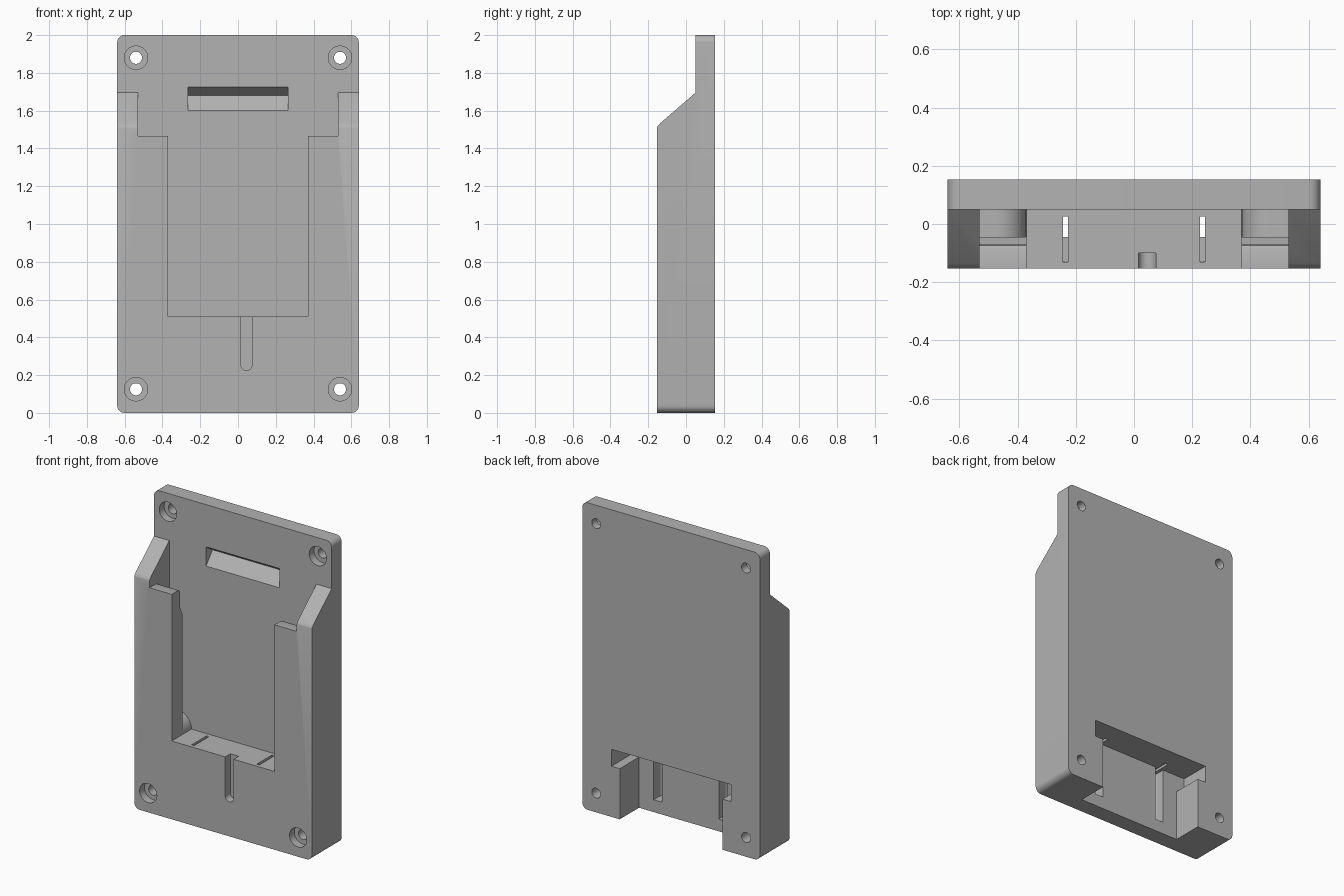
import bpy, bmesh
from math import sin, cos, pi

if "Cube" in bpy.data.objects:
    bpy.data.objects.remove(bpy.data.objects["Cube"], do_unlink=True)

HALF_W, HEIGHT, FRONT, BACK, PLATE = 0.64, 2.0, -0.153, 0.153, 0.05

grey = bpy.data.materials.new("plain grey")
grey.use_nodes = True
grey.diffuse_color = (0.45, 0.45, 0.45, 1)
grey.node_tree.nodes["Principled BSDF"].inputs["Base Color"].default_value = grey.diffuse_color


def prism(name, points, axis, low, high):
    """Extrude a 2D outline along an axis; outline is (y,z), (x,z) or (x,y)."""
    bm = bmesh.new()

    def place(p, d):
        return {"x": (d, p[0], p[1]), "y": (p[0], d, p[1]), "z": (p[0], p[1], d)}[axis]

    face = bm.faces.new([bm.verts.new(place(p, low)) for p in points])
    made = bmesh.ops.extrude_face_region(bm, geom=[face])["geom"]
    for v in made:
        if isinstance(v, bmesh.types.BMVert):
            v.co["xyz".index(axis)] = high
    bmesh.ops.recalc_face_normals(bm, faces=bm.faces)
    mesh = bpy.data.meshes.new(name)
    bm.to_mesh(mesh)
    bm.free()
    mesh.materials.append(grey)
    obj = bpy.data.objects.new(name, mesh)
    bpy.context.collection.objects.link(obj)
    return obj


def arc(cx, cy, r, start, end, steps):
    angles = [start + (end - start) * i / steps for i in range(steps + 1)]
    return [(cx + r * cos(a), cy + r * sin(a)) for a in angles]


def circle(cx, cy, r):
    return arc(cx, cy, r, 0, 2 * pi, 40)[:-1]


def rect(x0, y0, x1, y1):
    return [(x0, y0), (x1, y0), (x1, y1), (x0, y1)]


def cut(*args):
    """Subtract a prism from the holder body."""
    cutter = prism("cutter", *args)
    cutter.hide_render = True
    mod = body.modifiers.new("cut", "BOOLEAN")
    mod.operation, mod.solver, mod.object = "DIFFERENCE", "EXACT", cutter
    bpy.ops.object.modifier_apply(modifier=mod.name)
    mesh = cutter.data
    bpy.data.objects.remove(cutter, do_unlink=True)
    bpy.data.meshes.remove(mesh)


# Rounded block
R = 0.04
corners = [(HALF_W - R, HEIGHT - R), (R - HALF_W, HEIGHT - R), (R - HALF_W, R), (HALF_W - R, R)]
outline = []
for i, (cx, cz) in enumerate(corners):
    outline += arc(cx, cz, R, i * pi / 2, (i + 1) * pi / 2, 8)
body = prism("holder_body", outline, "y", FRONT, BACK)
bpy.context.view_layer.objects.active = body
body.select_set(True)

# Thin upper plate and sloped shoulders
cut([(-0.3, 2.2), (-0.3, 1.48), (-0.156, 1.5), (-0.15, 1.518), (-0.135, 1.535),
     (PLATE, 1.695), (PLATE, 2.2)], "x", -1, 1)

# Front window and wider mouth above the lips
cut([(-0.37, 0.51), (0.37, 0.51), (0.37, 1.465), (0.53, 1.465), (0.53, 1.8),
     (-0.53, 1.8), (-0.53, 1.465), (-0.37, 1.465)], "y", -0.4, PLATE)

# Slot behind the lips, with rounded shoulders at its foot
side = arc(0.47, 0.51, 0.1, pi, pi / 2, 12) + [(0.53, 0.61), (0.53, 1.8)]
cut(side + [(-x, z) for x, z in reversed(side)], "y", -0.045, PLATE)

# Thinned lip tops
cut([(-0.045, 1.3), (-0.07, 1.35), (-0.07, 1.45), (-0.074, 1.46), (-0.085, 1.465),
     (-0.085, 1.6), (PLATE, 1.6), (PLATE, 1.3)], "x", -0.53, 0.53)

# Wedge-shaped finger recess in the plate
cut([(PLATE - 0.02, 1.6), (PLATE, 1.6), (0.117, 1.68), (PLATE, 1.725),
     (PLATE - 0.02, 1.725)], "x", -0.265, 0.265)

# Counterbored screw holes
for x in (-0.54, 0.54):
    for z, face in ((0.125, FRONT), (1.88, PLATE)):
        cut(circle(x, z, 0.062), "y", face - 0.1, face + 0.05)
        cut(circle(x, z, 0.032), "y", face - 0.1, BACK + 0.1)

# Round-ended cable groove on the front
cut(arc(0.045, 0.255, 0.03, pi, 2 * pi, 12) + [(0.075, 0.55), (0.015, 0.55)], "y", -0.3, -0.1)

# Stepped recess in the lower back
cut([(-0.37, -0.1), (0.37, -0.1), (0.37, 0.33), (0.43, 0.33), (0.43, 0.44),
     (-0.43, 0.44), (-0.43, 0.33), (-0.37, 0.33)], "y", -0.045, 0.3)

# Rounded grooves in the recess wall, and thin slits up to the window
for x in (-0.235, 0.235):
    cut(arc(x, -0.1, 0.03, pi, 2 * pi, 12) + [(x + 0.03, 0.02), (x - 0.03, 0.02)], "z", 0.08, 0.44)
    cut(rect(x - 0.009, -0.13, x + 0.009, 0.025), "z", 0.4, 0.55)

bpy.ops.object.shade_smooth_by_angle(angle=pi / 7)
